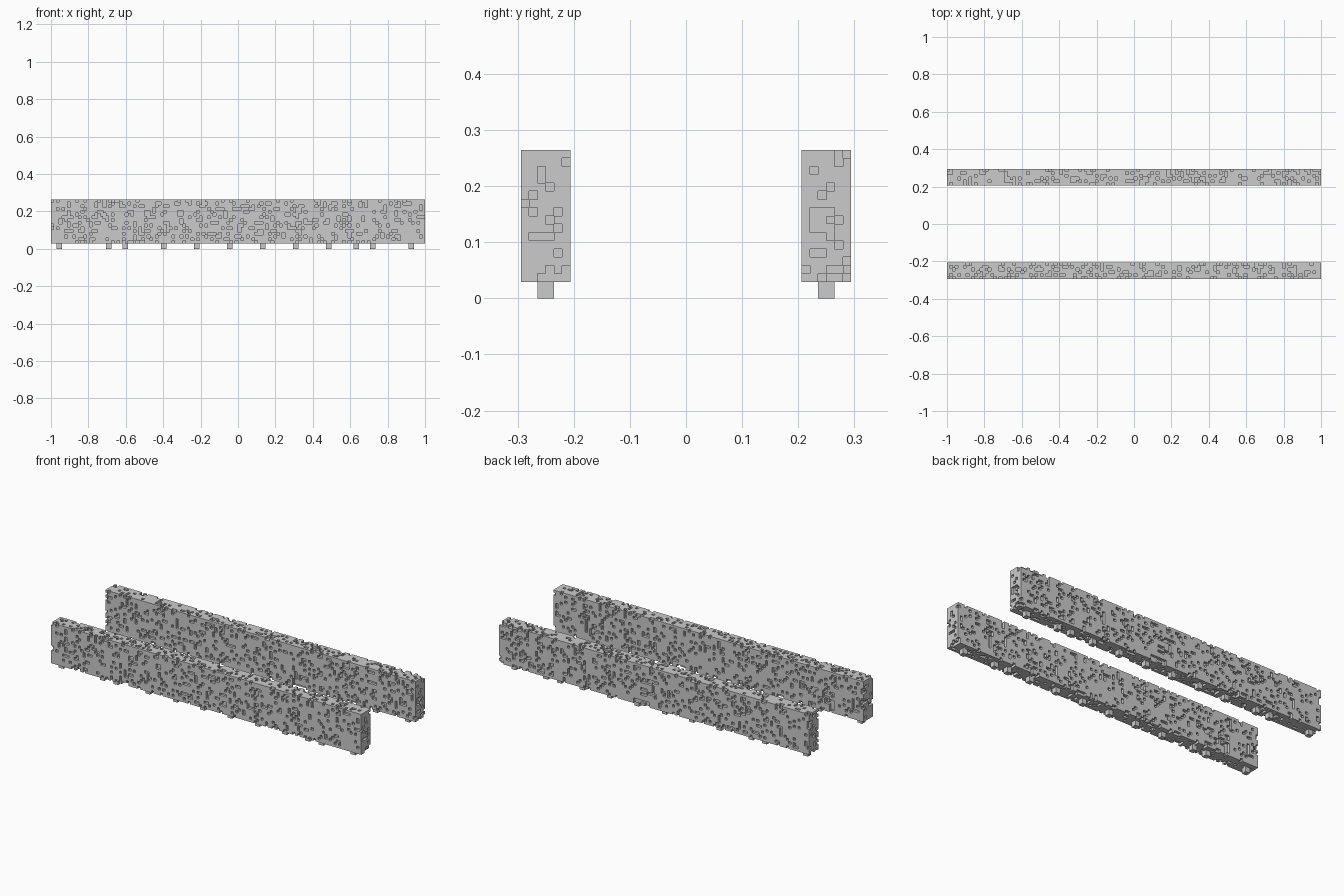
import bpy, bmesh, random

if "Cube" in bpy.data.objects:
    bpy.data.objects.remove(bpy.data.objects["Cube"])

U = 2 / 136                      # size of one block
NX, NY, NZ = 136, 6, 16          # wall size in blocks
PIT_CHANCE = 0.22
FEET = [2, 20, 26, 40, 52, 64, 76, 88, 100, 110, 116, 130]
# face normal -> the four corners, counter-clockwise from outside
SIDES = {
    (1, 0, 0): ((1, 0, 0), (1, 1, 0), (1, 1, 1), (1, 0, 1)),
    (-1, 0, 0): ((0, 0, 0), (0, 0, 1), (0, 1, 1), (0, 1, 0)),
    (0, 1, 0): ((0, 1, 0), (0, 1, 1), (1, 1, 1), (1, 1, 0)),
    (0, -1, 0): ((0, 0, 0), (1, 0, 0), (1, 0, 1), (0, 0, 1)),
    (0, 0, 1): ((0, 0, 1), (1, 0, 1), (1, 1, 1), (0, 1, 1)),
    (0, 0, -1): ((0, 0, 0), (0, 1, 0), (1, 1, 0), (1, 0, 0)),
}


def wall_blocks(seed):
    """Solid block wall with random one-block pits in its skin."""
    rng = random.Random(seed)
    blocks = set()
    for x in range(NX):
        for y in range(NY):
            for z in range(NZ):
                skin = x in (0, NX - 1) or y in (0, NY - 1) or z in (0, NZ - 1)
                if not (skin and rng.random() < PIT_CHANCE):
                    blocks.add((x, y, z + 2))
    return blocks


def foot_blocks():
    """Two-block cubes under the wall, reaching up to its core."""
    return {(f + i, 2 + j, k) for f in FEET
            for i in range(2) for j in range(2) for k in range(3)}


def build(name, blocks, y_start):
    bm = bmesh.new()
    verts = {}

    def vert(p):
        if p not in verts:
            verts[p] = bm.verts.new(((p[0] - NX / 2) * U,
                                     (p[1] + y_start) * U, p[2] * U))
        return verts[p]

    # only the exposed sides of each block become faces
    for b in blocks:
        for n, corners in SIDES.items():
            if tuple(b[i] + n[i] for i in range(3)) not in blocks:
                bm.faces.new([vert(tuple(b[i] + c[i] for i in range(3)))
                              for c in corners])
    mesh = bpy.data.meshes.new(name)
    bm.to_mesh(mesh)
    bm.free()
    bpy.context.collection.objects.link(bpy.data.objects.new(name, mesh))


# front and back pitted walls on small feet
build("front_wall", wall_blocks(3) | foot_blocks(), -20)
build("back_wall", wall_blocks(8) | foot_blocks(), 14)
